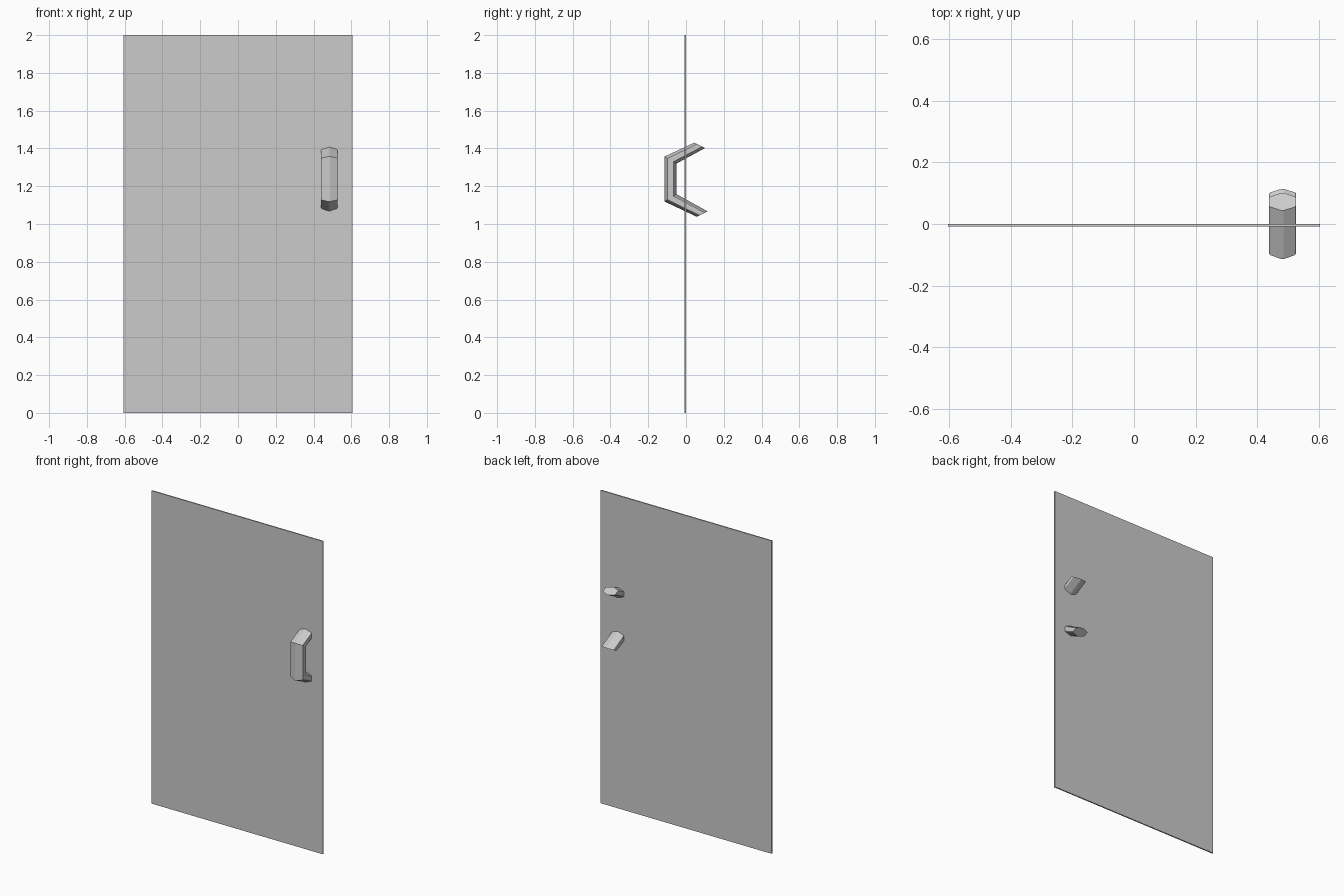
import bpy, bmesh
from mathutils import Vector

if "Cube" in bpy.data.objects:
    bpy.data.objects.remove(bpy.data.objects["Cube"])


def make_object(name, bm):
    bmesh.ops.recalc_face_normals(bm, faces=bm.faces[:])
    mesh = bpy.data.meshes.new(name)
    bm.to_mesh(mesh)
    bm.free()
    obj = bpy.data.objects.new(name, mesh)
    bpy.context.collection.objects.link(obj)
    return obj


# Thin door panel
bm = bmesh.new()
bmesh.ops.create_cube(bm, size=1.0)
for v in bm.verts:
    v.co = Vector((v.co.x * 1.21, v.co.y * 0.008 - 0.004, v.co.z * 2.0 + 1.0))
make_object("door_panel", bm)

# Handle: hexagonal bar with slightly chamfered edges, bent at two corners.
# Half profile: sideways offset, and fraction from outer to inner edge
half = [(0.004, 0.0), (0.040, 0.20), (0.0435, 0.26),
        (0.0435, 0.74), (0.040, 0.80), (0.004, 1.0)]
profile = half + [(-x, t) for x, t in reversed(half)]

# Outer and inner edge points (y, z) of each section, bottom to top
sections = [((0.058, 1.038), (0.114, 1.067)),
            ((-0.114, 1.119), (-0.050, 1.158)),
            ((-0.114, 1.357), (-0.050, 1.320)),
            ((0.044, 1.431), (0.101, 1.402))]

HANDLE_X = 0.483
bm = bmesh.new()
rings = []
for outer, inner in sections:
    o, i = Vector(outer), Vector(inner)
    ring = []
    for x, t in profile:
        p = o.lerp(i, t)
        ring.append(bm.verts.new((HANDLE_X + x, p.x, p.y)))
    rings.append(ring)
n = len(profile)
for a, b in zip(rings, rings[1:]):
    for k in range(n):
        bm.faces.new((a[k], a[(k + 1) % n], b[(k + 1) % n], b[k]))
bm.faces.new(rings[0])
bm.faces.new(rings[-1])
make_object("door_handle", bm)
